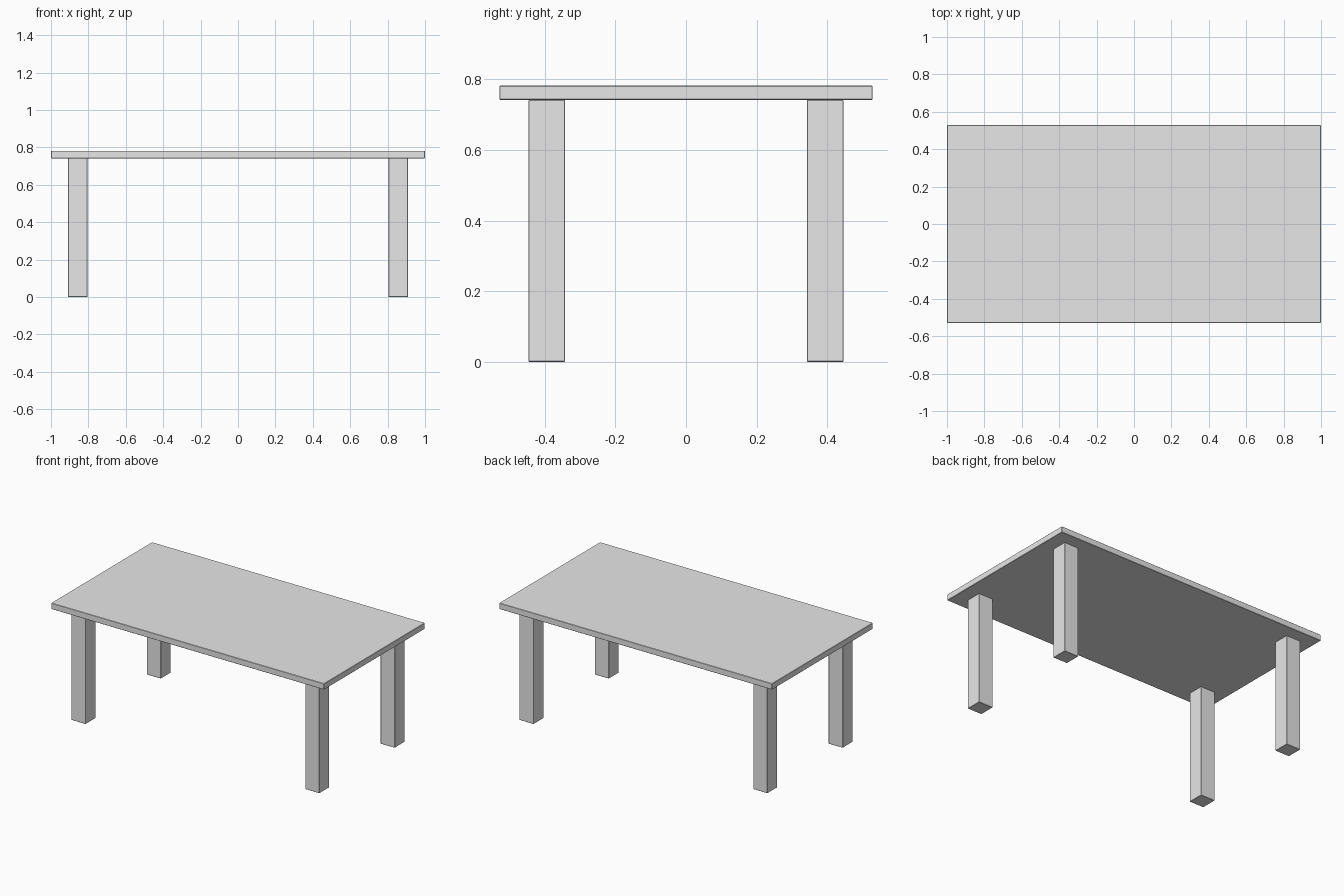
import bpy

# Remove the default object
cube = bpy.data.objects.get("Cube")
if cube:
    bpy.data.objects.remove(cube, do_unlink=True)

# Single plain finish
grey = bpy.data.materials.new("light_grey")
grey.use_nodes = True
colour = (0.8, 0.8, 0.8, 1.0)
grey.diffuse_color = colour
grey.node_tree.nodes["Principled BSDF"].inputs["Base Color"].default_value = colour

TOP_Z, TOP_UNDER = 0.782, 0.742
LEG_X, LEG_Y, LEG_SIZE = 0.857, 0.394, 0.104


def box(name, centre, size):
    """A box with very slightly worn edges."""
    bpy.ops.mesh.primitive_cube_add(size=1, location=centre)
    obj = bpy.context.object
    obj.name = name
    obj.scale = size
    bpy.ops.object.transform_apply(location=False, rotation=False, scale=True)
    obj.data.materials.append(grey)
    bevel = obj.modifiers.new("worn_edges", "BEVEL")
    bevel.width = 0.002
    bevel.segments = 1
    return obj


# Table top
box("table_top", (0, 0, (TOP_Z + TOP_UNDER) / 2), (2, 1.056, TOP_Z - TOP_UNDER))

# Four square legs
for side, sx in (("left", 1), ("right", -1)):
    for end, sy in (("front", -1), ("back", 1)):
        box(f"{end}_{side}_leg", (sx * LEG_X, sy * LEG_Y, TOP_UNDER / 2),
            (LEG_SIZE, LEG_SIZE, TOP_UNDER))
